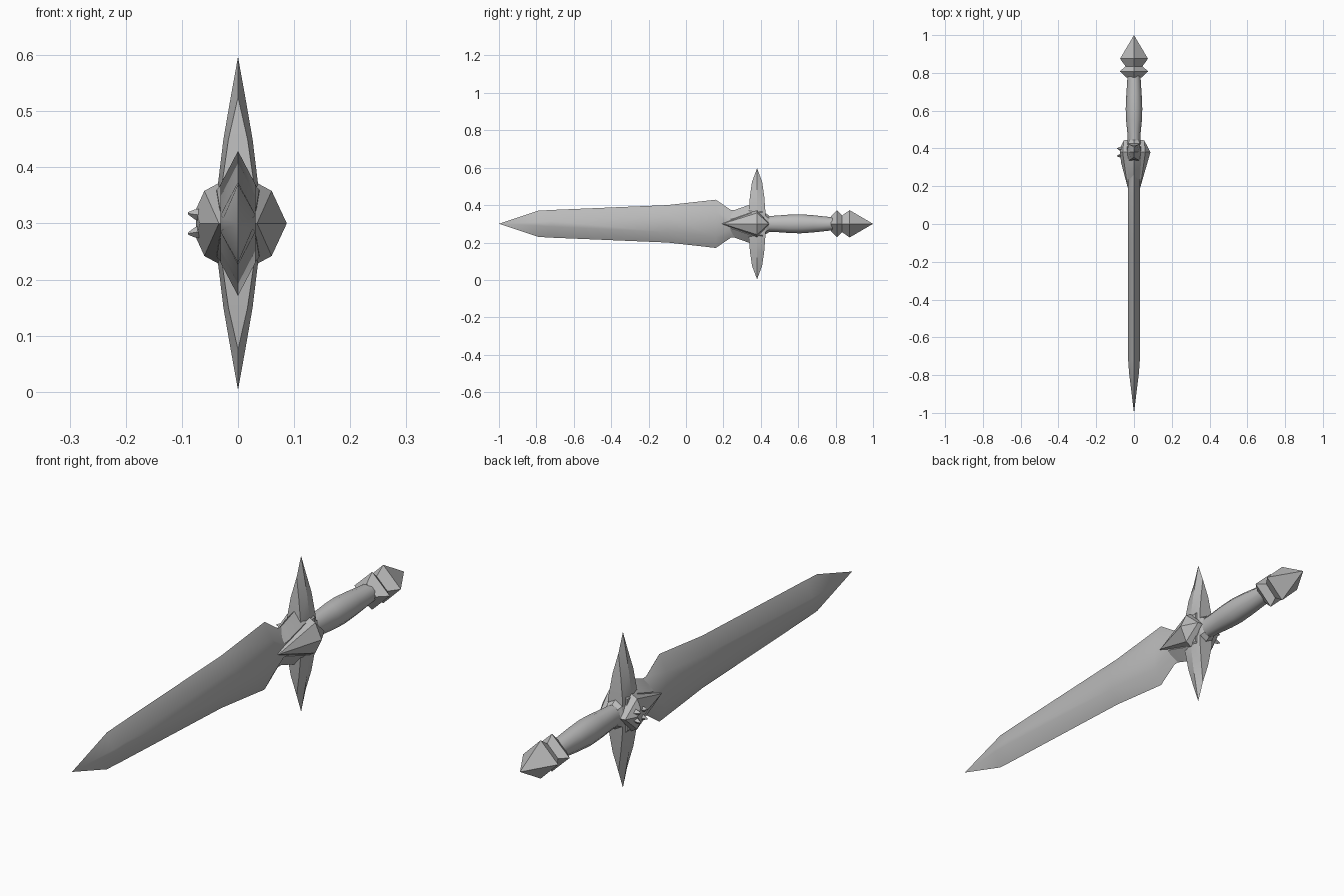
import bpy, bmesh, math
from mathutils import Vector

default = bpy.data.objects.get("Cube")
if default:
    bpy.data.objects.remove(default, do_unlink=True)

MID = 0.3       # height of the long axis
HUB = 0.38      # position of the guard along y

steel = bpy.data.materials.new("plain grey steel")
steel.use_nodes = True
GREY = (0.5, 0.5, 0.5, 1)
steel.diffuse_color = GREY
steel.node_tree.nodes["Principled BSDF"].inputs["Base Color"].default_value = GREY


def loft(name, rings, smooth=30):
    """Skin a list of equally long rings, cap both ends, shade by angle."""
    bm = bmesh.new()
    rows = [[bm.verts.new(Vector(p) + Vector((0, 0, MID))) for p in ring] for ring in rings]
    n = len(rows[0])
    for a, b in zip(rows, rows[1:]):
        for i in range(n):
            j = (i + 1) % n
            bm.faces.new((a[i], a[j], b[j], b[i]))
    bm.faces.new(rows[0])
    bm.faces.new(rows[-1])
    bmesh.ops.remove_doubles(bm, verts=bm.verts, dist=0.0002)
    bmesh.ops.recalc_face_normals(bm, faces=bm.faces)
    mesh = bpy.data.meshes.new(name)
    bm.to_mesh(mesh)
    bm.free()
    mesh.materials.append(steel)
    obj = bpy.data.objects.new(name, mesh)
    bpy.context.collection.objects.link(obj)
    bpy.ops.object.select_all(action='DESELECT')
    obj.select_set(True)
    bpy.context.view_layer.objects.active = obj
    if smooth:
        bpy.ops.object.shade_smooth_by_angle(angle=math.radians(smooth))
    return obj


def hexagon(y, w, h, s):
    """Blade section: edges at +-h, flat sides of half width w up to +-s."""
    return [(0, y, h), (w, y, s), (w, y, -s), (0, y, -h), (-w, y, -s), (-w, y, s)]


def ellipse(y, rx, rz, n):
    return [(rx * math.cos(math.tau * i / n), y, rz * math.sin(math.tau * i / n))
            for i in range(n)]


# Blade: pointed tip, widening to the shoulders, then a narrow neck
loft("blade", [hexagon(*r) for r in (
    (-1.0, 0, 0, 0), (-0.79, 0.026, 0.07, 0.01), (-0.72, 0.031, 0.074, 0.015),
    (-0.1, 0.031, 0.1, 0.044), (0.16, 0.031, 0.129, 0.07),
    (0.24, 0.031, 0.074, 0.02), (0.36, 0.031, 0.074, 0.02))])

# Collar flaring from the blade neck into the guard
loft("collar", [hexagon(*r) for r in (
    (0.22, 0.028, 0.06, 0.02), (0.26, 0.033, 0.074, 0.03),
    (0.345, 0.038, 0.104, 0.06), (0.41, 0.038, 0.1, 0.06))])


# Guard spikes, upper and lower
def spike_ring(z, ridge, depth, flat):
    return [(ridge, HUB, z), (flat, HUB + depth, z), (-flat, HUB + depth, z),
            (-ridge, HUB, z), (-flat, HUB - depth, z), (flat, HUB - depth, z)]


for name, side in (("upper_guard_spike", 1), ("lower_guard_spike", -1)):
    loft(name, [spike_ring(side * z, *r) for z, *r in (
        (0, 0.037, 0.05, 0.03), (0.06, 0.037, 0.045, 0.03),
        (0.15, 0.026, 0.038, 0.017), (0.225, 0.013, 0.027, 0),
        (0.297, 0, 0, 0))], smooth=20)


# Side studs: long diamonds pointing at the blade
def diamond(side, x_front, x_mid, x_back, scale, height):
    return [(side * x_front, HUB - 0.19 * scale, 0), (side * x_mid, HUB, height),
            (side * x_back, HUB + 0.065 * scale, 0), (side * x_mid, HUB, -height)]


base = (0.0, 0.0, 0.0, 1, 0.074)
rim = (0.03, 0.036, 0.04, 1, 0.071)
belt = (0.034, 0.06, 0.054, 0.97, 0.058)
apex = (0.087, 0.087, 0.087, 0, 0)
flat_top = (0.068, 0.075, 0.075, 0.3, 0.025)
loft("left_stud", [diamond(1, *r) for r in (base, rim, belt, apex)], smooth=0)
loft("right_stud", [diamond(-1, *r) for r in (base, rim, belt, flat_top)], smooth=0)

# Four small claws on the blunt right stud
for i, (sy, sz) in enumerate(((1, 1), (1, -1), (-1, 1), (-1, -1))):
    cy, cz = HUB + sy * 0.016, sz * 0.014
    loft(f"stud_claw_{i + 1}", [
        [(x, cy + sy * lean + r * a, cz + sz * lean + r * b)
         for a, b in ((1, 0), (0, 1), (-1, 0), (0, -1))]
        for x, r, lean in ((-0.06, 0.013, 0), (-0.077, 0.009, 0.002), (-0.089, 0.002, 0.004))],
        smooth=0)

# Grip with a swelling in the middle, and the ferrule that joins it to the guard
loft("grip", [ellipse(*r, 12) for r in (
    (0.41, 0.033, 0.042), (0.47, 0.034, 0.043), (0.55, 0.042, 0.049),
    (0.61, 0.044, 0.051), (0.68, 0.041, 0.046), (0.79, 0.034, 0.034))], smooth=40)
loft("ferrule", [ellipse(*r, 8) for r in (
    (0.38, 0.045, 0.07), (0.43, 0.041, 0.054), (0.445, 0.034, 0.044))], smooth=0)

# Pommel: a square ring and a pointed gem
loft("pommel", [ellipse(*r, 4) for r in (
    (0.775, 0.04, 0.04), (0.808, 0.075, 0.072), (0.835, 0.045, 0.045),
    (0.875, 0.074, 0.073), (1.0, 0, 0))], smooth=0)
